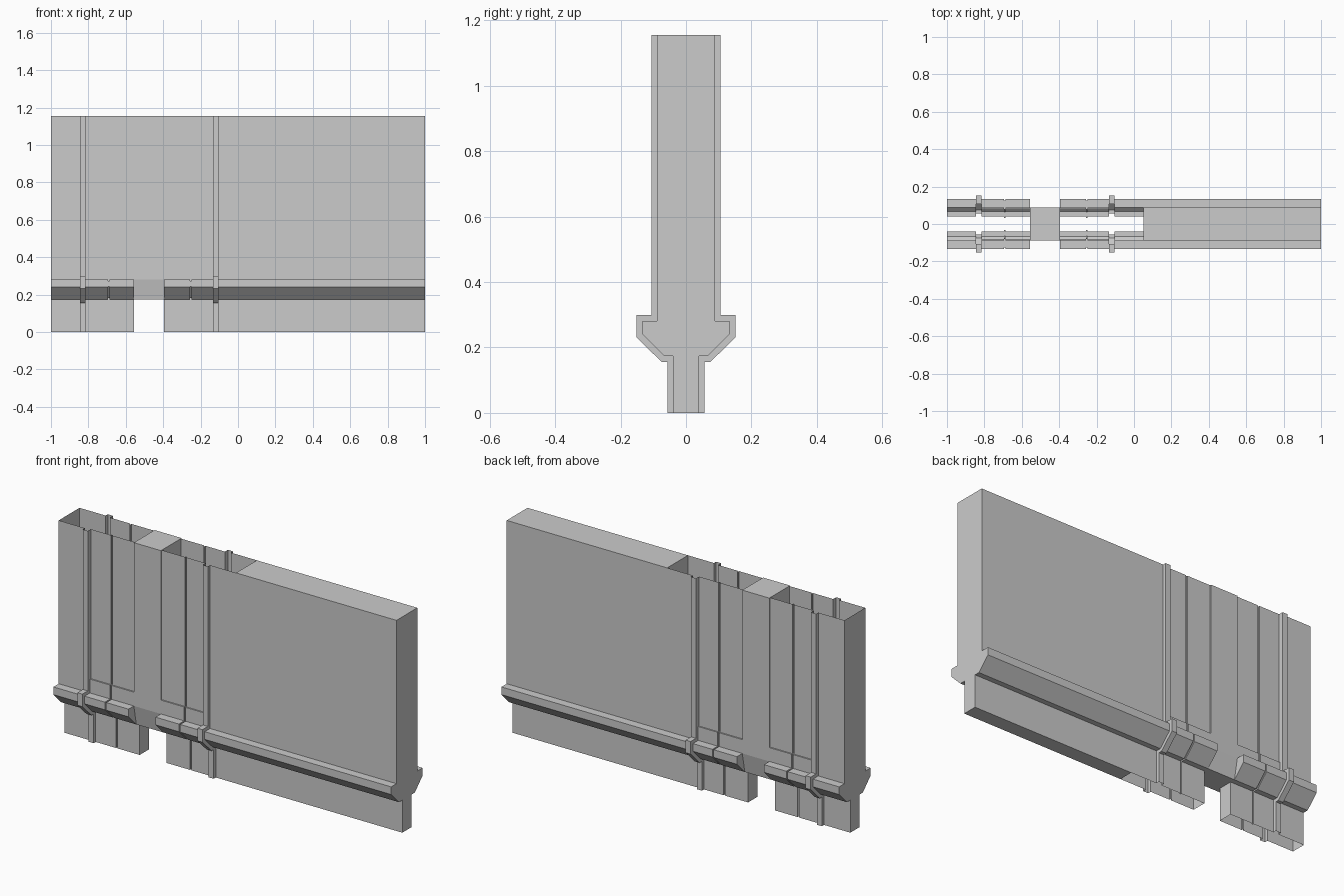
import bpy, bmesh

if "Cube" in bpy.data.objects:
    bpy.data.objects.remove(bpy.data.objects["Cube"])

H, W, D = 1.155, 0.088, 0.007   # wall height, half thickness, recess depth
PZ = 0.355                      # bottom of the door panels

# Half cross-sections (y, z), top to bottom, all with matching points
BASE = [(W, H), (W, PZ), (W, PZ), (W, .281), (.133, .281), (.133, .24),
        (.067, .174), (.039, .174), (.039, 0)]
PANEL = [(W - D, H), (W - D, PZ)] + BASE[2:]
GROOVE = [(W - 2 * D, H), (W - 2 * D, PZ), (W - D, PZ), (W - D, .274), (.126, .274),
          (.126, .243), (.064, .181), (.032, .181), (.032, 0)]
RIB = [(.106, H), (.106, PZ), (.106, PZ), (.106, .299), (.152, .299), (.152, .232),
       (.075, .156), (.057, .156), (.057, 0)]
GAP = [(W, H), (W, .281), (.067, .174)]


def finish(name, bm):
    bmesh.ops.remove_doubles(bm, verts=bm.verts, dist=1e-5)
    bmesh.ops.recalc_face_normals(bm, faces=bm.faces)
    me = bpy.data.meshes.new(name)
    bm.to_mesh(me)
    bm.free()
    ob = bpy.data.objects.new(name, me)
    bpy.context.collection.objects.link(ob)
    return ob


def ring(half):
    pts = [p for i, p in enumerate(half) if i == 0 or p != half[i - 1]]
    return pts + [(-y, z) for y, z in reversed(pts)]


def cap(bm, x, half):
    bm.faces.new([bm.verts.new((x, y, z)) for y, z in ring(half)])


def block(name, x0, x1, half, ends=True):
    """Closed prism of the full cross-section along x."""
    bm = bmesh.new()
    pts = ring(half)
    a, b = [[bm.verts.new((x, y, z)) for y, z in pts] for x in (x0, x1)]
    for i in range(len(pts)):
        j = (i + 1) % len(pts)
        bm.faces.new((a[i], a[j], b[j], b[i]))
    if ends:
        bm.faces.new(a)
        bm.faces.new(b)
    return finish(name, bm)


def shell(name, spans, caps):
    """Open skin on both sides; steps between spans are bridged."""
    bm = bmesh.new()
    stations = [(x, prof) for x0, x1, prof in spans for x in (x0, x1)]
    for s in (1, -1):
        for (xa, pa), (xb, pb) in zip(stations, stations[1:]):
            if xa == xb and pa is pb:
                continue
            for i in range(len(pa) - 1):
                co = [(xa, s * pa[i][0], pa[i][1]), (xa, s * pa[i + 1][0], pa[i + 1][1]),
                      (xb, s * pb[i + 1][0], pb[i + 1][1]), (xb, s * pb[i][0], pb[i][1])]
                co = list(dict.fromkeys(co))
                if len(co) > 2:
                    bm.faces.new([bm.verts.new(c) for c in co])
    for x in caps:
        cap(bm, x, BASE)
    return finish(name, bm)


# Hollow door section at the left end
shell("left_door_shell", [(-1, -.845, BASE), (-.845, -.815, RIB), (-.815, -.695, PANEL),
                          (-.695, -.687, GROOVE), (-.687, -.555, PANEL)], (-1, -.555))
# Solid infill between the doors, open underneath
block("door_gap_block", -.555, -.395, GAP, ends=False)
# Hollow door section on the other side of the gap
shell("right_door_shell", [(-.395, -.257, PANEL), (-.257, -.249, GROOVE), (-.249, -.134, PANEL),
                           (-.134, -.104, RIB), (-.104, .05, BASE)], (-.395,))
# Long solid wall
block("long_wall", .05, 1, BASE)
